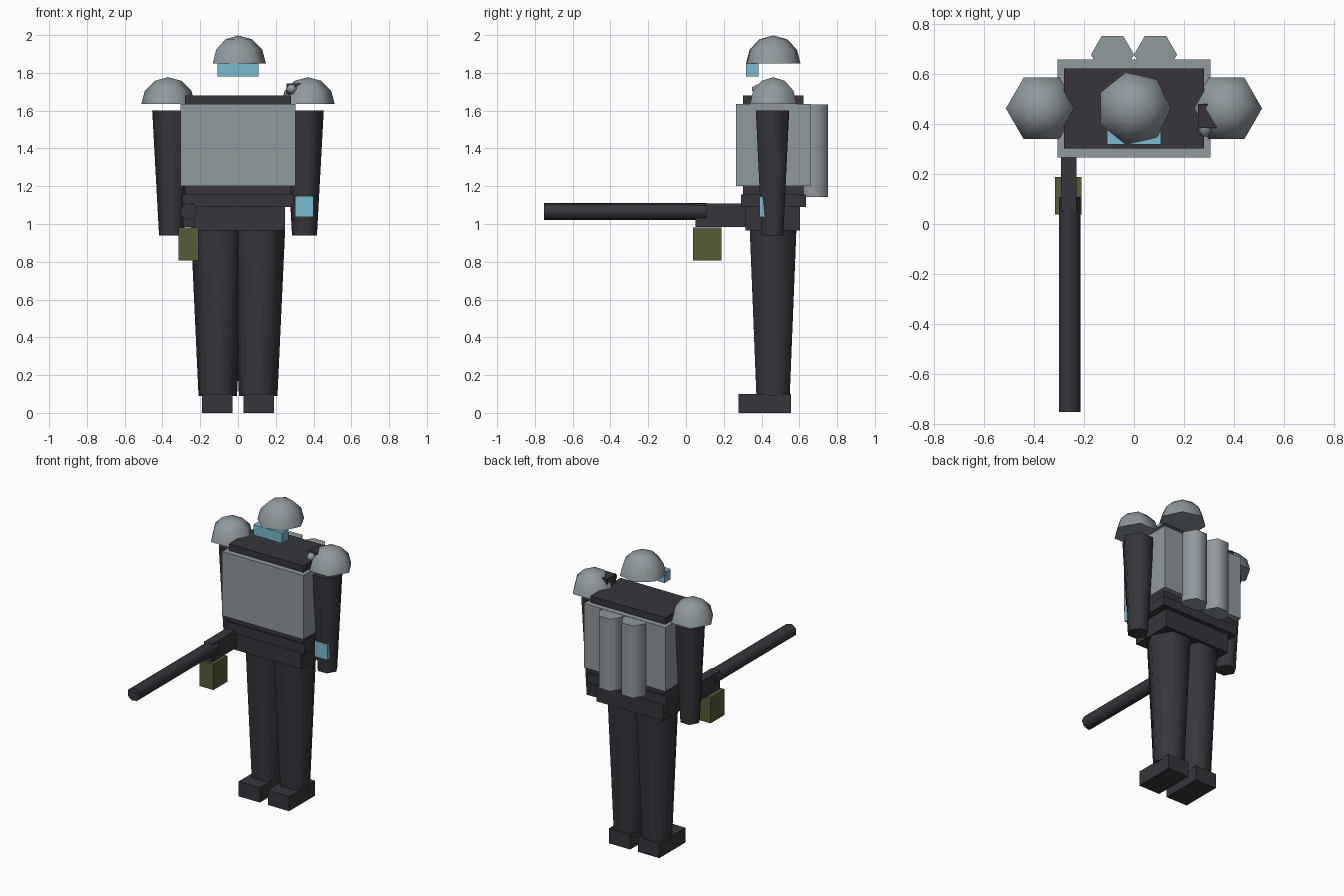
import bpy
import bmesh
from math import cos, sin, pi, radians
from mathutils import Matrix, Vector

default = bpy.data.objects.get("Cube")
if default:
    bpy.data.objects.remove(default, do_unlink=True)


def material(name, rgb):
    mat = bpy.data.materials.new(name)
    mat.use_nodes = True
    mat.diffuse_color = (*rgb, 1)
    bsdf = mat.node_tree.nodes["Principled BSDF"]
    bsdf.inputs["Base Color"].default_value = (*rgb, 1)
    bsdf.inputs["Roughness"].default_value = 0.8
    return mat


CHARCOAL = material("charcoal", (0.038, 0.036, 0.045))
STEEL = material("steel_grey", (0.28, 0.32, 0.345))
CYAN = material("cyan", (0.19, 0.5, 0.62))
OLIVE = material("olive", (0.09, 0.107, 0.037))


def finish(name, bm, mat):
    bmesh.ops.recalc_face_normals(bm, faces=bm.faces)
    mesh = bpy.data.meshes.new(name)
    bm.to_mesh(mesh)
    bm.free()
    mesh.materials.append(mat)
    obj = bpy.data.objects.new(name, mesh)
    bpy.context.collection.objects.link(obj)
    bpy.ops.object.select_all(action='DESELECT')
    obj.select_set(True)
    bpy.context.view_layer.objects.active = obj
    bpy.ops.object.shade_smooth_by_angle(angle=radians(65))
    return obj


def box(name, x, y, z, mat):
    """Block spanning the given (low, high) ranges."""
    bm = bmesh.new()
    bmesh.ops.create_cube(bm, size=1)
    spans = (x, y, z)
    for v in bm.verts:
        v.co = Vector([(a + b) / 2 + c * (b - a) for c, (a, b) in zip(v.co, spans)])
    return finish(name, bm, mat)


def lathe(name, loc, rings, sides, mat, tilt=0):
    """Capped solid through (radius, height) rings, tilted about x."""
    bm = bmesh.new()
    loops = [[bm.verts.new((r * cos(2 * pi * i / sides), r * sin(2 * pi * i / sides), h))
              for i in range(sides)] for r, h in rings]
    for low, high in zip(loops, loops[1:]):
        for i in range(sides):
            j = (i + 1) % sides
            bm.faces.new((low[i], low[j], high[j], high[i]))
    bm.faces.new(loops[0][::-1])
    bm.faces.new(loops[-1])
    bmesh.ops.remove_doubles(bm, verts=bm.verts, dist=0.0001)
    bm.transform(Matrix.Translation(loc) @ Matrix.Rotation(tilt, 4, 'X'))
    return finish(name, bm, mat)


def dome(name, loc, radius, sides):
    rings = [(radius * cos(a), radius * sin(a)) for a in (0, pi / 6, pi / 3)]
    # tiny tip ring collapses to a single pole
    return lathe(name, loc, rings + [(0.00001, radius)], sides, STEEL)


MID = 0.462  # depth of the body's centre line

# Torso, armour and hips
box("inner_torso", (-0.28, 0.28), (MID - 0.16, MID + 0.16), (1.15, 1.68), CHARCOAL)
box("chest_armour", (-0.305, 0.305), (MID - 0.196, MID + 0.196), (1.2, 1.635), STEEL)
box("belt", (-0.295, 0.295), (MID - 0.172, MID + 0.172), (1.09, 1.155), CHARCOAL)
box("pelvis", (-0.25, 0.25), (MID - 0.146, MID + 0.142), (0.965, 1.09), CHARCOAL)

# Head
dome("helmet", (0, MID, 1.85), 0.148, 7)
box("visor", (-0.108, 0.108), (0.318, 0.385), (1.78, 1.85), CYAN)

# Paired limbs, pads, boots and back tanks
for side, s in (("right", -1), ("left", 1)):
    dome(side + "_shoulder_pad", (s * 0.37, MID, 1.635), 0.142, 6)
    lathe(side + "_arm", (s * 0.352, MID - 0.004, 0),
          [(0.066, 0.94), (0.102, 1.6)], 6, CHARCOAL)
    lathe(side + "_leg", (s * 0.107, MID - 0.001, 0),
          [(0.102, 0.09), (0.143, 0.98)], 6, CHARCOAL)
    x = sorted((s * 0.03, s * 0.19))
    box(side + "_boot", x, (0.277, 0.557), (0, 0.1), CHARCOAL)
    lathe(side + "_back_tank", (s * 0.086, 0.677, 0),
          [(0.086, 1.144), (0.086, 1.633)], 6, STEEL)

# Left wrist display and shoulder lamp
box("wrist_display", (0.302, 0.4), (0.388, 0.43), (1.038, 1.145), CYAN)
box("lamp_housing", (0.256, 0.33), (0.384, 0.48), (1.685, 1.745), CHARCOAL)
lathe("lamp_lens", (0.284, 0.39, 1.714), [(0.03, 0), (0.026, 0.02), (0.012, 0.04)],
      6, STEEL, pi / 2)

# Weapon held at the right hip
lathe("gun_barrel", (-0.259, 0.108, 1.066), [(0.046, 0), (0.046, 0.86)],
      7, CHARCOAL, pi / 2)
box("gun_body", (-0.292, -0.229), (0.05, 0.37), (0.985, 1.108), CHARCOAL)
box("ammo_box", (-0.315, -0.21), (0.037, 0.187), (0.807, 0.982), OLIVE)
